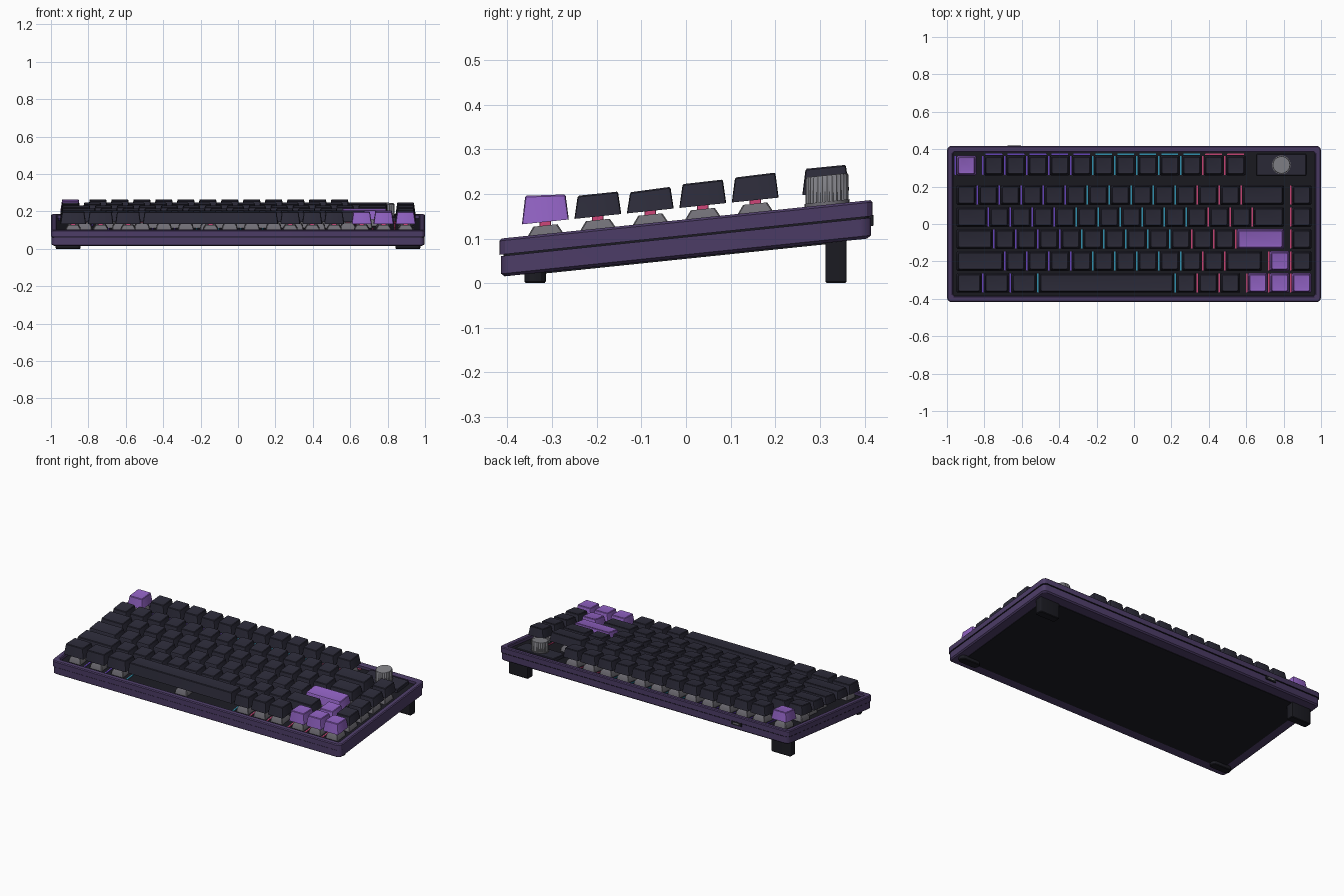
import bpy, bmesh, math

cube = bpy.data.objects.get("Cube")
if cube:
    bpy.data.objects.remove(cube, do_unlink=True)

U = 0.1175            # key pitch
LEFT = -8.125 * U     # left edge of the key field
SLOPE, LIFT = 0.104, 0.143
FLOOR = -0.02         # switch plate, measured from the rim


def material(name, rgb):
    m = bpy.data.materials.new(name)
    lin = [(c / 255 / 12.92 if c < 11 else ((c / 255 + 0.055) / 1.055) ** 2.4) for c in rgb]
    m.use_nodes = True
    m.diffuse_color = (*lin, 1)
    m.node_tree.nodes["Principled BSDF"].inputs["Base Color"].default_value = (*lin, 1)
    return m


CASE = material("case purple", (76, 60, 102))
DARK = material("keycap charcoal", (44, 43, 57))
ACCENT = material("keycap violet", (145, 98, 195))
GREY = material("switch grey", (112, 110, 117))
PINK = material("glow pink", (205, 70, 120))
BLACK = material("matte black", (27, 27, 34))
VIOLET = material("glow violet", (105, 70, 190))
CYAN = material("glow cyan", (50, 150, 180))
METAL = material("knob metal", (132, 132, 138))


def rounded(hx, hy, r, steps=3):
    """Outline of a rounded rectangle."""
    pts = []
    for k, (sx, sy) in enumerate(((1, 1), (-1, 1), (-1, -1), (1, -1))):
        for i in range(steps + 1):
            a = math.pi / 2 * (k + i / steps)
            pts.append((sx * (hx - r) + r * math.cos(a), sy * (hy - r) + r * math.sin(a)))
    return pts


def circle(r, n=32, rib=0):
    return [((r - rib * (i % 2)) * math.cos(2 * math.pi * i / n),
             (r - rib * (i % 2)) * math.sin(2 * math.pi * i / n)) for i in range(n)]


def loft(bm, cx, cy, rings, tilted=True, mats=None):
    """Skin stacked outlines (outline, height, extra tilt), capped at both ends."""
    loops = []
    for outline, z, tilt in rings:
        loops.append([bm.verts.new((cx + x, cy + y, z + tilt * y +
                      (SLOPE * (cy + y) + LIFT if tilted else 0))) for x, y in outline])
    n = len(loops[0])
    faces = [bm.faces.new(loops[0][::-1])]
    for j, (a, b) in enumerate(zip(loops, loops[1:])):
        for i in range(n):
            f = bm.faces.new((a[i], a[(i + 1) % n], b[(i + 1) % n], b[i]))
            f.material_index = mats[j + 1] if mats else 0
    faces.append(bm.faces.new(loops[-1]))
    if mats:
        faces[0].material_index, faces[1].material_index = mats[0], mats[-1]


def block(bm, cx, cy, hx, hy, z0, z1, r=0.001, tilted=True):
    loft(bm, cx, cy, [(rounded(hx, hy, r, 1), z0, 0), (rounded(hx, hy, r, 1), z1, 0)], tilted)


def finish(name, bm, *mats):
    mesh = bpy.data.meshes.new(name)
    bm.to_mesh(mesh)
    bm.free()
    for m in mats:
        mesh.materials.append(m)
    ob = bpy.data.objects.new(name, mesh)
    bpy.context.collection.objects.link(ob)
    bpy.ops.object.select_all(action='DESELECT')
    ob.select_set(True)
    bpy.context.view_layer.objects.active = ob
    bpy.ops.object.shade_smooth_by_angle(angle=math.radians(30))
    return ob


# Case: underside panel, lower shell, dark seam, upper rim, inner wall, plate
def ring(inset, r, z):
    return (rounded(1 - inset, 0.418 - inset, r), z, 0)


bm = bmesh.new()
loft(bm, 0, 0, [
    ring(0.065, 0.02, -0.0885), ring(0.065, 0.02, -0.0855), ring(0.012, 0.02, -0.0855),
    ring(0.004, 0.025, -0.079), ring(0.004, 0.025, -0.0395), ring(0.009, 0.02, -0.0395),
    ring(0.009, 0.02, -0.036), ring(0, 0.025, -0.036), ring(0, 0.025, -0.005),
    ring(0.005, 0.022, 0), ring(0.028, 0.012, 0), ring(0.033, 0.01, -0.004),
    ring(0.033, 0.01, FLOOR)],
    mats=[1, 1, 0, 0, 0, 1, 1, 1, 0, 0, 0, 0, 0, 1])
finish("case", bm, CASE, BLACK)

# Feet
bm = bmesh.new()
for s in (-1, 1):
    for y, top, r in ((-0.338, 0.03, 0.022), (0.336, 0.105, 0.006)):
        loft(bm, s * 0.908, y, [(rounded(0.064, 0.021, r - 0.002), 0, 0),
                                (rounded(0.067, 0.024, r), 0.004, 0),
                                (rounded(0.067, 0.024, r), top, 0)], False)
finish("feet", bm, BLACK)

# Cable port on the back
bm = bmesh.new()
block(bm, -0.64, 0.41, 0.036, 0.0095, -0.058, -0.034)
finish("cable_port", bm, BLACK)
bm = bmesh.new()
block(bm, -0.64, 0.412, 0.022, 0.0085, -0.05, -0.042)
finish("port_tongue", bm, GREY)

# Key layout: y, cap height, cap tilt, widths (negative = gap), accent key numbers
ROWS = [
    (-0.315, 0.087, -0.07, [1.25] * 3 + [6.25] + [1] * 3 + [-0.25] + [1] * 3, (7, 8, 9)),
    (-0.1975, 0.078, 0.0, [2.25] + [1] * 10 + [1.75, -0.25, 1, 1], (12,)),
    (-0.08, 0.075, 0.03, [1.75] + [1] * 11 + [2.25, -0.25, 1], (12,)),
    (0.0375, 0.08, 0.01, [1.5] + [1] * 12 + [1.5, -0.25, 1], ()),
    (0.155, 0.083, 0.02, [1] * 13 + [2, -0.25, 1], ()),
    (0.313, 0.085, -0.005, [1, -0.25] + [1] * 12, (0,)),
]

caps, accents, housings, stems = (bmesh.new() for _ in range(4))
glows = {"violet": bmesh.new(), "cyan": bmesh.new(), "pink": bmesh.new()}
for row, (y, top, tilt, widths, special) in enumerate(ROWS):
    cursor, number = LEFT, 0
    for w in widths:
        if w < 0:
            cursor -= w * U
            continue
        x, hx, hy = cursor + w * U / 2, w * U / 2 - 0.006, 0.0525
        # Keycap with tapered sides and a shallow dish
        loft(accents if number in special else caps, x, y, [
            (rounded(hx, hy, 0.006, 2), 0.027, 0),
            (rounded(hx - 0.008, hy - 0.007, 0.008, 2), top - 0.003, tilt),
            (rounded(hx - 0.011, hy - 0.010, 0.007, 2), top, tilt),
            (rounded(hx - 0.020, hy - 0.018, 0.007, 2), top - 0.002, tilt)])
        # Switch housing and stem
        loft(housings, x, y, [(rounded(0.042, 0.042, 0.003, 1), FLOOR - 0.002, 0),
                              (rounded(0.039, 0.039, 0.003, 1), 0, 0),
                              (rounded(0.027, 0.027, 0.003, 1), 0.019, 0)])
        block(stems, x, y, 0.013, 0.013, 0.015, 0.03)
        # Light strips on the plate beside each key
        glow = glows["violet" if x < -0.25 else "cyan" if x < 0.36 else "pink"]
        if number or row == 5:
            block(glow, cursor, y, 0.004, 0.05, FLOOR - 0.002, FLOOR + 0.004)
        if row == 5 and number:
            block(glow, x, 0.372, 0.045, 0.004, FLOOR - 0.002, FLOOR + 0.004)
        cursor += w * U
        number += 1

finish("keycaps", caps, DARK)
finish("accent_keycaps", accents, ACCENT)
finish("switch_housings", housings, GREY)
finish("switch_stems", stems, PINK)
for name, mat in (("violet", VIOLET), ("cyan", CYAN), ("pink", PINK)):
    finish(name + "_light_strips", glows[name], mat)

# Knob panel, base ring and ribbed knob
KX, KY = 0.788, 0.316
bm = bmesh.new()
loft(bm, KX, KY, [(rounded(0.133, 0.058, 0.006), FLOOR - 0.002, 0),
                  (rounded(0.133, 0.058, 0.006), -0.003, 0),
                  (rounded(0.130, 0.055, 0.005), 0, 0)])
finish("knob_panel", bm, DARK)
bm = bmesh.new()
loft(bm, KX, KY, [(circle(0.05), -0.002, 0), (circle(0.05), 0.007, 0)])
finish("knob_base", bm, GREY)
bm = bmesh.new()
loft(bm, KX, KY, [(circle(0.048, 56, 0.003), 0.006, 0),
                  (circle(0.048, 56, 0.003), 0.062, 0),
                  (circle(0.045, 56), 0.066, 0)])
finish("knob", bm, METAL)
